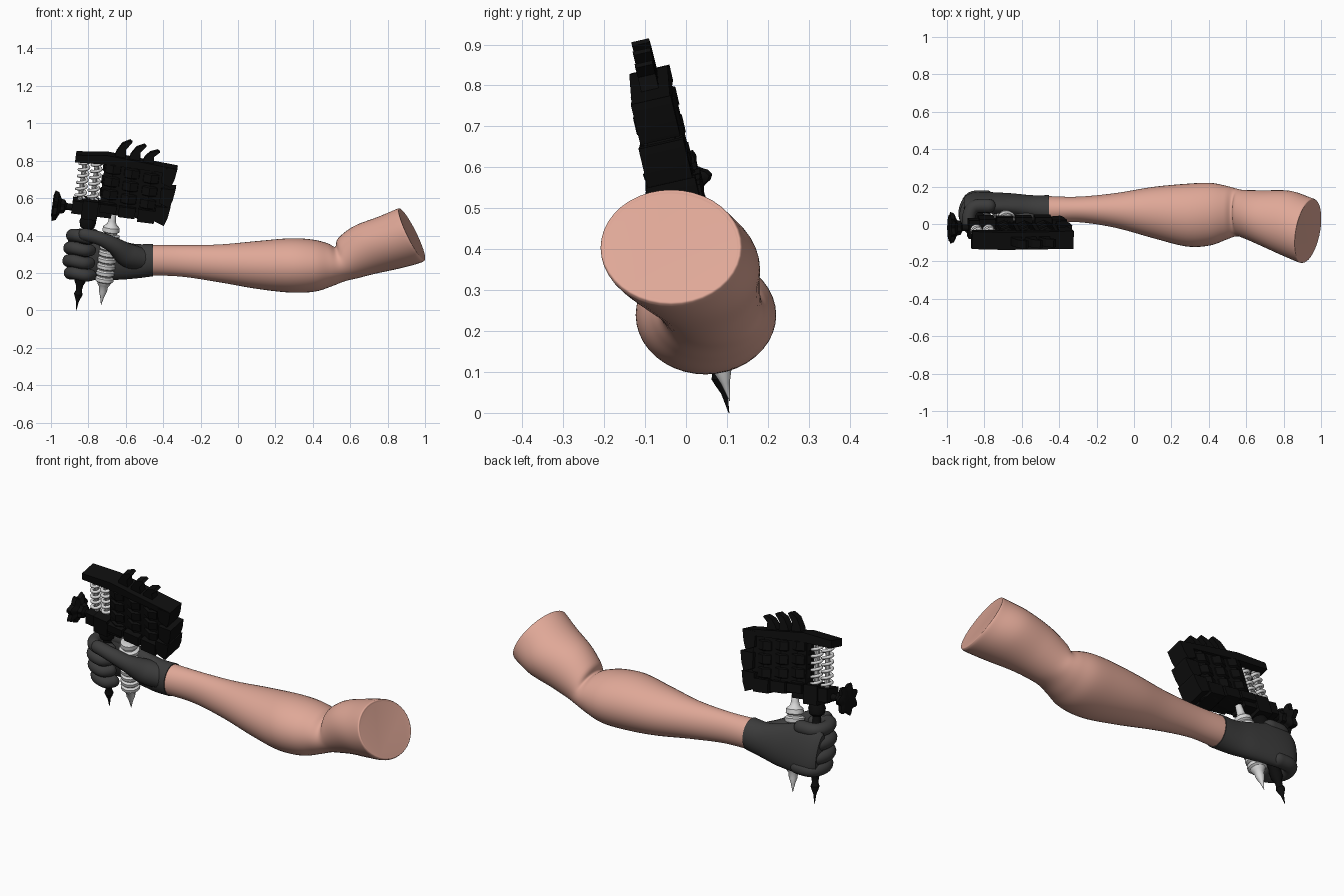
import bpy, bmesh, math
from mathutils import Vector, Matrix

if "Cube" in bpy.data.objects:
    bpy.data.objects.remove(bpy.data.objects["Cube"])


def material(name, rgb):
    m = bpy.data.materials.new(name)
    m.diffuse_color = (*rgb, 1)
    m.use_nodes = True
    m.node_tree.nodes["Principled BSDF"].inputs["Base Color"].default_value = m.diffuse_color
    return m


SKIN = material("skin", (0.74, 0.39, 0.31))
GLOVE = material("dark_grey_glove", (0.045, 0.045, 0.045))
BLACK = material("black_metal", (0.004, 0.004, 0.004))
WHITE = material("white_metal", (0.68, 0.68, 0.68))

# The machine and tubes share one leaning frame: u along, v across, w up the tube
M = (Matrix.Translation((-0.865, 0.105, 0.0)) @ Matrix.Rotation(math.radians(7.5), 4, 'Y')
     @ Matrix.Rotation(math.radians(13), 4, 'X'))
TAU = math.tau


def finish(name, bm, mat, angle=35, matrix=None):
    if matrix:
        bm.transform(matrix)
    bmesh.ops.recalc_face_normals(bm, faces=bm.faces)
    me = bpy.data.meshes.new(name)
    bm.to_mesh(me)
    bm.free()
    me.materials.append(mat)
    for p in me.polygons:
        p.use_smooth = True
    me.set_sharp_from_angle(angle=math.radians(angle))
    ob = bpy.data.objects.new(name, me)
    bpy.context.collection.objects.link(ob)
    return ob


def bridge(name, rings, mat, angle=35, matrix=None):
    """Skin a list of equal rings and cap both ends."""
    bm = bmesh.new()
    vs = [[bm.verts.new(p) for p in r] for r in rings]
    n = len(vs[0])
    for a, b in zip(vs, vs[1:]):
        for i in range(n):
            bm.faces.new((a[i], a[(i + 1) % n], b[(i + 1) % n], b[i]))
    bm.faces.new(vs[0])
    bm.faces.new(vs[-1][::-1])
    return finish(name, bm, mat, angle, matrix)


def smooth_rows(rows, steps):
    """Catmull-Rom through rows of numbers."""
    out = []
    for i in range(len(rows) - 1):
        p = [rows[max(0, min(len(rows) - 1, i + k))] for k in (-1, 0, 1, 2)]
        for s in range(steps):
            t = s / steps
            out.append([0.5 * (2 * b + (c - a) * t + (2 * a - 5 * b + 4 * c - d) * t * t
                               + (3 * b - a - 3 * c + d) * t ** 3) for a, b, c, d in zip(*p)])
    return out + [list(rows[-1])]


def limb(name, rows, mat, n=40):
    """Rows: top x, top z, bottom x, bottom z, y min, y max, lean of top in y, x skew."""
    rings = []
    for xt, zt, xb, zb, y0, y1, lean, skew in smooth_rows(rows, 6):
        ring = []
        for i in range(n):
            c, s = math.cos(TAU * i / n), math.sin(TAU * i / n)
            ring.append(((xt + xb) / 2 + (xt - xb) / 2 * c + skew * s,
                         (y0 + y1) / 2 + (y1 - y0) / 2 * s + lean * c,
                         (zt + zb) / 2 + (zt - zb) / 2 * c))
        rings.append(ring)
    return bridge(name, rings, mat, 50)


def sweep(name, rows, mat, n=16, steps=6, round_ends=True, matrix=None):
    """Round tube through rows of x, y, z, radius."""
    path = [(Vector(r[:3]), r[3]) for r in smooth_rows(rows, steps)]
    if round_ends:
        for end, nxt in ((0, 1), (-1, -2)):
            p, r = path[end]
            d = (p - path[nxt][0]).normalized()
            cap = [(p + d * r * math.sin(a), r * math.cos(a)) for a in (0.4, 0.8, 1.15, 1.45)]
            path = cap[::-1] + path if end == 0 else path + cap
    rings, side = [], None
    for i, (p, r) in enumerate(path):
        d = (path[min(i + 1, len(path) - 1)][0] - path[max(i - 1, 0)][0]).normalized()
        side = side or d.orthogonal()
        side = (side - d * side.dot(d)).normalized()
        up = d.cross(side)
        rings.append([p + (side * math.cos(TAU * k / n) + up * math.sin(TAU * k / n)) * r
                      for k in range(n)])
    return bridge(name, rings, mat, 60, matrix)


def lathe(name, profile, mat, u=0, v=0, n=20):
    """Profile of (w, radius) around a vertical axis in the machine frame."""
    rings = [[(u + r * math.cos(TAU * k / n), v + r * math.sin(TAU * k / n), w)
              for k in range(n)] for w, r in profile]
    return bridge(name, rings, mat, 35, M)


def plate(name, outline, v0, v1, mat=BLACK):
    """Outline in (u, w), extruded across v in the machine frame."""
    return bridge(name, [[(u, v, w) for u, w in outline] for v in (v0, v1)], mat, 30, M)


def box(name, u0, u1, v, w0, w1):
    return plate(name, [(u0, w0), (u1, w0), (u1, w1), (u0, w1)], -v, v)


# Arm: forearm, bent elbow and cut upper arm
limb("arm", [
    (-.46, .35, -.46, .187, .003, .149, 0, 0), (-.3, .348, -.3, .18, .01, .146, 0, 0),
    (-.1, .352, -.1, .15, -.02, .165, 0, 0), (.1, .37, .1, .115, -.075, .198, 0, 0),
    (.28, .385, .28, .095, -.12, .215, 0, 0), (.4, .378, .41, .1, -.115, .22, 0, 0),
    (.48, .358, .5, .128, -.085, .205, 0, 0), (.52, .34, .57, .155, -.066, .19, 0, 0),
    (.535, .385, .64, .172, -.075, .182, 0, 0), (.62, .45, .74, .197, -.11, .18, 0, .01),
    (.75, .5, .87, .225, -.165, .178, 0, .02), (.84, .538, .97, .252, -.203, .145, 0, .025),
    (.862, .545, .994, .265, -.208, .135, 0, .028), (.867, .535, .993, .275, -.198, .125, 0, .026)],
    SKIN)

# Gloved hand: palm, curled fingers around the dark tube, thumb across the pale grip
limb("glove_palm", [
    (-.455, .355, -.455, .182, -.002, .154, 0, 0), (-.55, .355, -.55, .17, .02, .154, -.005, 0),
    (-.65, .38, -.65, .163, .045, .162, -.015, 0), (-.78, .42, -.78, .163, .063, .165, -.025, 0),
    (-.87, .425, -.86, .168, .07, .16, -.028, 0), (-.91, .39, -.9, .2, .085, .145, -.02, 0)], GLOVE)
for i, z in enumerate((.2, .265, .333, .4)):
    ax, ay = -.865 + .131 * z, .105 - .233 * z
    dx = (.02, .004, 0, .006)[i]
    curl = [(.03, .085), (-.05, .078), (-.078, .015), (-.055, -.045), (0, -.055), (.03, -.03)]
    sweep("glove_finger_%d" % (i + 1),
          [(ax + dx + x, ay + y, z - .012 * (k > 3), .037 - .001 * k)
           for k, (x, y) in enumerate(curl)], GLOVE)
sweep("glove_thumb", [(-.5, .07, .27, .06), (-.59, .03, .295, .065), (-.66, -.03, .345, .045),
                      (-.74, -.06, .385, .037), (-.82, -.06, .405, .034)], GLOVE)

# Dark tube with needle tip
lathe("dark_tube", [(0, .001), (.05, .008), (.075, .018), (.09, .023), (.11, .016), (.14, .02),
                    (.16, .03), (.4, .03), (.42, .022), (.45, .022), (.46, .038), (.49, .045),
                    (.52, .035), (.54, .03)], BLACK)

# Pale tube: needle tip, ribbed grip, collar and stem
ribs = []
for i in range(6):
    w = .17 + i * .036
    ribs += [(w, .038), (w + .007, .049), (w + .024, .049), (w + .031, .038)]
lathe("pale_tube", [(.045, .001), (.09, .011), (.12, .022), (.145, .024), (.155, .032)] + ribs
      + [(.395, .028), (.41, .05), (.43, .052), (.437, .036), (.445, .036), (.452, .046),
         (.475, .044), (.49, .026), (.51, .02), (.57, .016)], WHITE, .128, .012)

# Machine base block, shaft and lobed thumb screw
box("base_block", -.095, .12, .05, .535, .605)
box("base_rail", .1, .4, .04, .555, .59)
box("base_clamp", -.04, .045, .06, .515, .615)
rings = []
for u, r, lobe in ((-.08, .018, 0), (-.125, .018, 0), (-.135, .034, .1), (-.155, .038, .12),
                   (-.172, .068, .16), (-.192, .075, .16), (-.2, .05, .1)):
    rings.append([(u, r * (1 + lobe * math.cos(7 * a)) * math.cos(a),
                   .558 + r * (1 + lobe * math.cos(7 * a)) * math.sin(a))
                  for a in (TAU * k / 42 for k in range(42))])
bridge("thumb_screw", rings, BLACK, 35, M)

# Springs
for i, u0 in enumerate((-.058, .008)):
    turns, per = 6, 14
    sweep("spring_%d" % (i + 1),
          [(u0 + .025 * math.cos(TAU * k / per), .025 * math.sin(TAU * k / per),
            .61 + .21 * k / (turns * per), .0085) for k in range(turns * per + 1)],
          WHITE, n=8, steps=1, matrix=M)
    lathe("spring_core_%d" % (i + 1), [(.6, .012), (.83, .012)], WHITE, u0, 0, 10)

# Top bar, core plate and banded coil columns
plate("top_bar", [(-.11, .815), (.06, .825), (.42, .82), (.435, .85), (.06, .875), (-.11, .855)],
      -.048, .048)
box("core_plate", .05, .38, .035, .575, .84)
for i, u in enumerate((.098, .2, .305)):
    bands = []
    for k in range(4):
        w = .565 + k * .07 - .012 * i
        bands += [(w, .044), (w + .006, .056), (w + .05, .056), (w + .056, .044)]
    lathe("coil_%d" % (i + 1), bands + [(.845, .046)], BLACK, u, 0, 8)
    box("coil_foot_%d" % (i + 1), u - .045, u + .045, .068, .565 - .012 * i, .61)

# Curved fins on top
for i, (u, top) in enumerate(((.092, .965), (.17, .952), (.245, .93))):
    h = top - .85
    plate("fin_%d" % (i + 1), [(u, .85), (u + .065, .85), (u + .06, .85 + h * .55),
                               (u + .088, top - .008), (u + .075, top), (u + .035, .85 + h * .8),
                               (u + .01, .85 + h * .4)], -.022, .022)

# Stepped guard plates on the free end
for i, (u, w, v) in enumerate(((.36, .745, .05), (.365, .635, .056), (.35, .535, .062))):
    plate("end_guard_%d" % (i + 1), [(u, w + .02), (u + .055, w), (u + .07, w + .045),
                                     (u + .078, w + .105), (u, w + .1)], -v, v)
